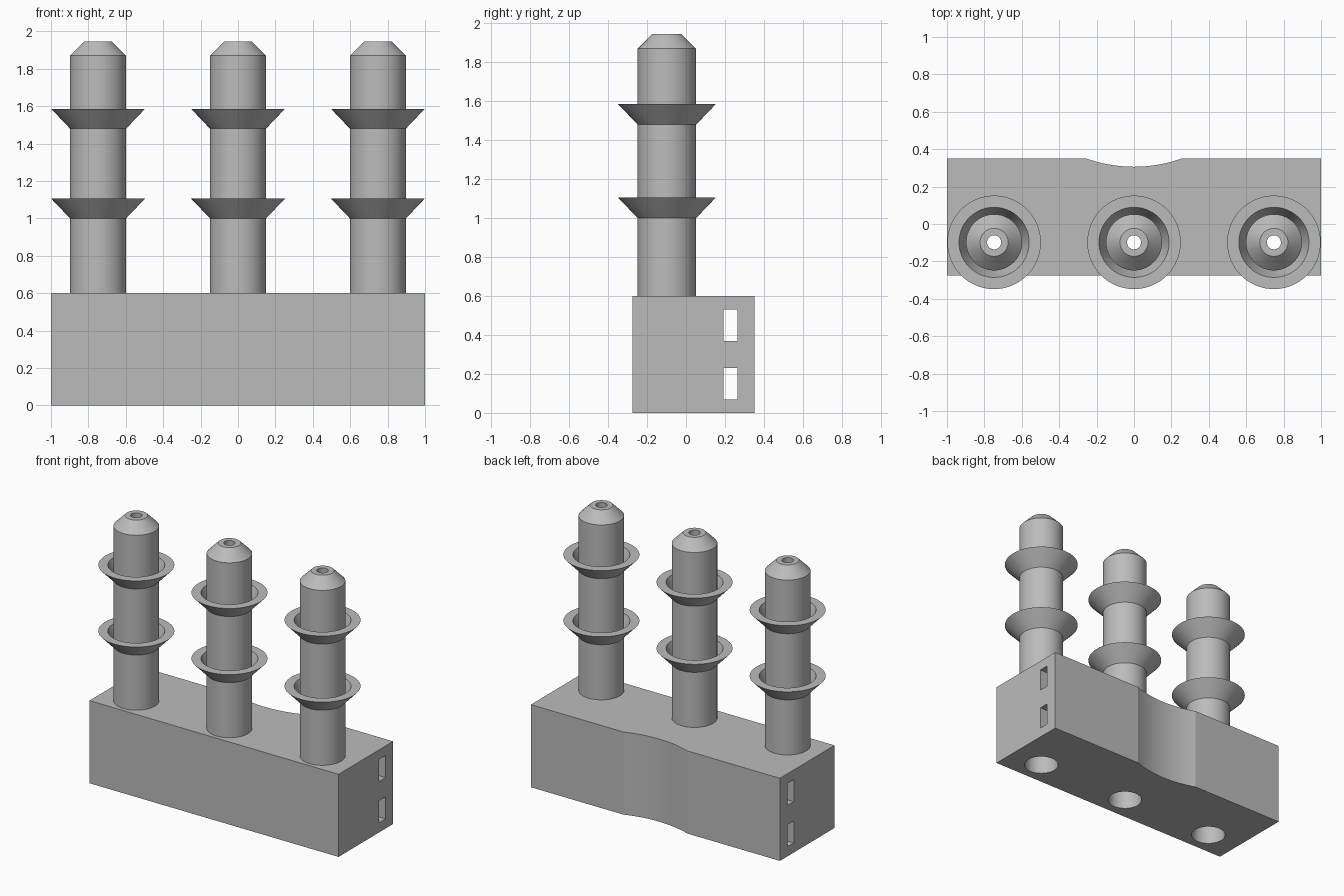
import bpy, bmesh, math

cube = bpy.data.objects.get("Cube")
if cube:
    bpy.data.objects.remove(cube, do_unlink=True)

# One plain grey for the whole part
grey = bpy.data.materials.new("plain grey")
grey.use_nodes = True
grey.diffuse_color = (0.5, 0.5, 0.5, 1)
grey.node_tree.nodes["Principled BSDF"].inputs["Base Color"].default_value = (0.5, 0.5, 0.5, 1)

SEGMENTS = 64
POST_Y = -0.098
POST_XS = (-0.748, 0, 0.748)
BASE_TOP, POST_TOP = 0.6, 1.945


def bore_radius(z):
    return 0.115 + (0.0375 - 0.115) * z / POST_TOP


def finish(name, bm):
    bmesh.ops.recalc_face_normals(bm, faces=bm.faces[:])
    mesh = bpy.data.meshes.new(name)
    bm.to_mesh(mesh)
    bm.free()
    mesh.materials.append(grey)
    obj = bpy.data.objects.new(name, mesh)
    bpy.context.collection.objects.link(obj)
    return obj


def smooth(obj, degrees):
    bpy.ops.object.select_all(action='DESELECT')
    obj.select_set(True)
    bpy.context.view_layer.objects.active = obj
    bpy.ops.object.shade_smooth_by_angle(angle=math.radians(degrees))


def lathe(name, profile, x, y):
    """Spin a closed (radius, z) profile around a vertical axis."""
    bm = bmesh.new()
    rings = []
    for r, z in profile:
        rings.append([bm.verts.new((x + r * math.cos(a), y + r * math.sin(a), z))
                      for a in (2 * math.pi * i / SEGMENTS for i in range(SEGMENTS))])
    for lower, upper in zip(rings, rings[1:] + rings[:1]):
        for i in range(SEGMENTS):
            j = (i + 1) % SEGMENTS
            bm.faces.new((lower[i], lower[j], upper[j], upper[i]))
    return finish(name, bm)


def cut(target, cutter):
    mod = target.modifiers.new("cut", 'BOOLEAN')
    mod.operation = 'DIFFERENCE'
    mod.solver = 'EXACT'
    mod.object = cutter
    bpy.context.view_layer.objects.active = target
    bpy.ops.object.modifier_apply(modifier=mod.name)
    bpy.data.objects.remove(cutter, do_unlink=True)


# Base block with a shallow curved recess in the back
front, back, half_chord, sag = -0.275, 0.351, 0.257, 0.045
radius = (half_chord ** 2 + sag ** 2) / (2 * sag)
outline = [(-1, front), (1, front), (1, back)]
sweep = math.asin(half_chord / radius)
for i in range(17):
    a = sweep * (1 - i / 8)
    outline.append((radius * math.sin(a), back - sag + radius * (1 - math.cos(a))))
outline.append((-1, back))

bm = bmesh.new()
floor = bm.faces.new([bm.verts.new((x, y, 0)) for x, y in outline])
grown = bmesh.ops.extrude_face_region(bm, geom=[floor])
bmesh.ops.translate(bm, vec=(0, 0, BASE_TOP),
                    verts=[g for g in grown["geom"] if isinstance(g, bmesh.types.BMVert)])
base = finish("base_block", bm)

# Two slots running the length of the block
for z in (0.15, 0.45):
    bm = bmesh.new()
    bmesh.ops.create_cube(bm, size=1)
    bmesh.ops.scale(bm, vec=(2.4, 0.072, 0.16), verts=bm.verts)
    bmesh.ops.translate(bm, vec=(0, 0.228, z), verts=bm.verts)
    cut(base, finish("slot_cutter", bm))

# Tapered bores through the block
for x in POST_XS:
    bm = bmesh.new()
    low, high = -0.1, BASE_TOP + 0.1
    bmesh.ops.create_cone(bm, cap_ends=True, segments=SEGMENTS, depth=high - low,
                          radius1=bore_radius(low), radius2=bore_radius(high))
    bmesh.ops.translate(bm, vec=(x, POST_Y, (low + high) / 2), verts=bm.verts)
    cut(base, finish("bore_cutter", bm))
smooth(base, 15)

# Hollow posts with two flared collars and a chamfered tip
profile = [(bore_radius(BASE_TOP), BASE_TOP), (0.15, BASE_TOP)]
for z in (1.0, 1.48):
    profile += [(0.15, z), (0.25, z + 0.105), (0.1875, z + 0.105), (0.15, z + 0.01)]
profile += [(0.15, 1.87), (0.075, POST_TOP), (bore_radius(POST_TOP), POST_TOP)]
for side, x in zip(("right", "middle", "left"), POST_XS):
    smooth(lathe(side + "_post", profile, x, POST_Y), 25)
